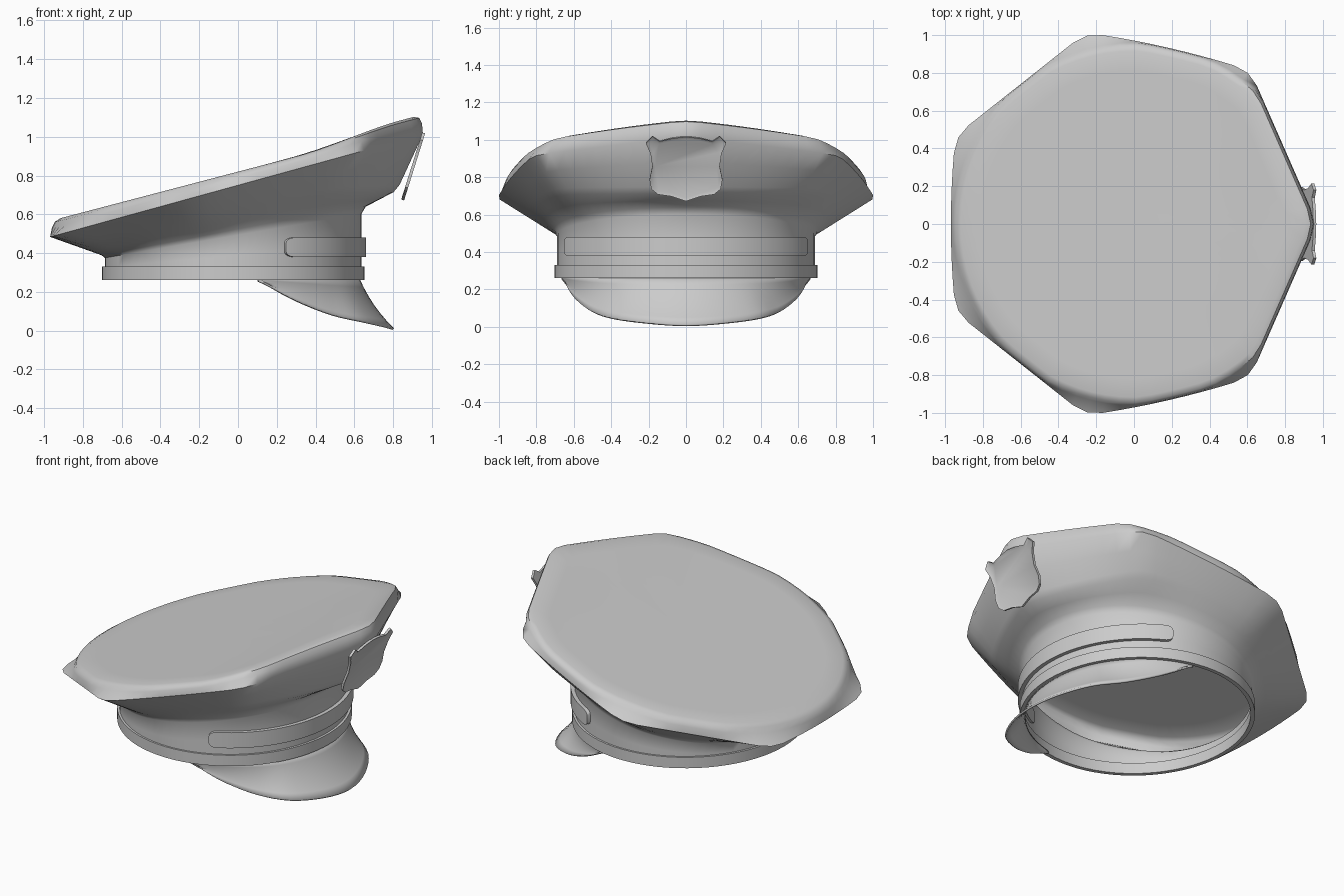
import bpy, bmesh
from math import sin, cos, atan2, hypot, radians, pi
from mathutils import Vector

if "Cube" in bpy.data.objects:
    bpy.data.objects.remove(bpy.data.objects["Cube"])

CX = -0.025  # centre of the head opening


def finish(name, bm, angle=40):
    bmesh.ops.recalc_face_normals(bm, faces=bm.faces)
    mesh = bpy.data.meshes.new(name)
    bm.to_mesh(mesh)
    bm.free()
    ob = bpy.data.objects.new(name, mesh)
    bpy.context.collection.objects.link(ob)
    bpy.ops.object.select_all(action='DESELECT')
    ob.select_set(True)
    bpy.context.view_layer.objects.active = ob
    bpy.ops.object.shade_smooth_by_angle(angle=radians(angle))
    return ob


def loft(rings, closed_u=True, closed_v=False, caps=()):
    bm = bmesh.new()
    rows = [[bm.verts.new(p) for p in ring] for ring in rings]
    n = len(rows[0])
    for i in range(len(rows) if closed_v else len(rows) - 1):
        a, b = rows[i], rows[(i + 1) % len(rows)]
        for j in range(n if closed_u else n - 1):
            k = (j + 1) % n
            bm.faces.new((a[j], a[k], b[k], b[j]))
    for c in caps:
        bm.faces.new(rows[c])
    return bm


def oval(rx, ry, ang, z):
    return Vector((CX + rx * cos(ang), ry * sin(ang), z))


# Seven-sided crown outline with softened corners
half = [(0.972, 0), (0.615, 0.82), (-0.255, 1.022), (-0.945, 0.472)]
corners = [Vector(p) for p in half] + [Vector((x, -y)) for x, y in reversed(half[1:])]
bulges = [0, 0.02, 0.0, 0.025, 0.0, 0.02, 0]
STEPS = 10
raw = []
for i, a in enumerate(corners):
    b = corners[(i + 1) % 7]
    out = Vector((b.y - a.y, a.x - b.x)).normalized()
    for s in range(STEPS):
        t = s / STEPS
        raw.append(a.lerp(b, t) + out * bulges[i] * 4 * t * (1 - t))
n = len(raw)
outline = [(raw[i - 1] + raw[i] * 2 + raw[(i + 1) % n]) / 4 for i in range(n)]
top_y = max(p.y for p in outline)
outline = [Vector((p.x, p.y / top_y)) for p in outline]


def top_z(x):
    t = min(max((x - 0.3) / 0.55, 0), 1)
    return 0.82 + 0.262 * x + 0.045 * t * t * (3 - 2 * t)


# Crown: head wall, flared side panels, rolled edge and sloping top
def crown_wall(k):
    ring = []
    for p in outline:
        ang = atan2(p.y, p.x - CX)
        q = oval(0.662, 0.69, ang, 0)
        z = 0.51 + 0.185 * q.x
        ring.append(Vector((q.x, q.y, 0.27 + (z - 0.27) * k)))
    return ring


def ridge():
    return [Vector((p.x, p.y, 0.75 + 0.275 * p.x)) for p in outline]


def flare(t):
    ring = []
    for a, b in zip(crown_wall(1), ridge()):
        f = max(0, cos(atan2(b.y, b.x))) ** 2
        mr, mz = 0.5 + 0.08 * f, 0.5 - 0.25 * f
        bend = lambda m: t / 0.5 * m if t <= 0.5 else m + (t - 0.5) / 0.5 * (1 - m)
        r, z = bend(mr), bend(mz)
        ring.append(Vector((a.x + (b.x - a.x) * r, a.y + (b.y - a.y) * r,
                            a.z + (b.z - a.z) * z)))
    return ring


def top_ring(scale, blend):
    ring = []
    for p in outline:
        r = hypot(p.x, p.y)
        q = p * (min(0.995 * r, 0.96) / r * scale)
        low = 0.75 + 0.275 * p.x
        ring.append(Vector((q.x, q.y, low + (top_z(q.x) - low) * blend
                            if blend < 1 else top_z(q.x))))
    return ring


crown = loft([crown_wall(0), crown_wall(0.5), crown_wall(0.93), flare(0.06), flare(0.25),
              flare(0.45), flare(0.55), flare(0.78), ridge(), top_ring(1, 0.55),
              top_ring(0.985, 0.87), top_ring(0.955, 1), top_ring(0.85, 1),
              top_ring(0.65, 1), top_ring(0.4, 1), top_ring(0.15, 1)], caps=(-1,))
finish("crown", crown, 50)

# Head band around the opening
angles = [2 * pi * i / 72 for i in range(72)]
band = [(0.0, 0.26), (0.0, 0.33), (-0.025, 0.33), (-0.025, 0.26)]
finish("head_band", loft([[oval(0.677 + d, 0.702 + d, a, z) for a in angles]
                          for d, z in band], closed_v=True))

# Strap with rounded ends across the front
LIMIT = radians(66.5)
sections = []
for i in range(49):
    u = sin(pi / 2 * (i / 24 - 1))
    ang = u * LIMIT
    d = min(1, (1 - abs(u)) * LIMIT * 0.69 / 0.05)
    h = 0.05 * (0.45 + 0.55 * (1 - (1 - d) ** 2) ** 0.5)
    sections.append([oval(0.65 + o, 0.676 + o, ang, 0.43 + s * h)
                     for o, s in ((0, -1), (0.036, -1), (0.036, 1), (0, 1))])
finish("front_strap", loft(sections, caps=(0, -1)))

# Visor sweeping down from the band
edge = [(0.12, 0.66, 0.262), (0.21, 0.625, 0.20), (0.33, 0.58, 0.14), (0.49, 0.50, 0.08),
        (0.65, 0.39, 0.045), (0.76, 0.20, 0.02), (0.80, 0, 0.008)]
pts = [Vector(p) for p in edge] + [Vector((x, -y, z)) for x, y, z in reversed(edge[:-1])]


def spline(t):
    i = min(int(t), len(pts) - 2)
    t -= i
    p1, p2 = pts[i], pts[i + 1]
    p0, p3 = pts[max(i - 1, 0)], pts[min(i + 2, len(pts) - 1)]
    return 0.5 * (2 * p1 + (p2 - p0) * t + (2 * p0 - 5 * p1 + 4 * p2 - p3) * t * t
                  + (3 * p1 - p0 - 3 * p2 + p3) * t ** 3)


rim = [spline(12 * i / 48) for i in range(49)]
root = [oval(0.645, 0.675, radians(78) * (1 - i / 24), 0.27) for i in range(49)]
rows = []
for k in range(7):
    t = k / 6
    rows.append([a.lerp(b, t) - Vector((0.05, 0, 0.04)) * t * (1 - t)
                 for a, b in zip(root, rim)])
visor = finish("visor", loft(rows, closed_u=False), 60)
solid = visor.modifiers.new("thickness", 'SOLIDIFY')
solid.thickness = 0.012
solid.offset = 0

# Shield badge leaning with the crown front, with a raised border
shield = [(0, 1.02), (0.07, 1.012), (0.14, 0.995), (0.18, 1.022), (0.215, 0.985),
          (0.19, 0.93), (0.18, 0.86), (0.195, 0.79), (0.185, 0.74), (0.15, 0.712),
          (0.08, 0.702), (0, 0.676)]
shape = shield + [(-y, z) for y, z in reversed(shield[1:-1])]
bm = bmesh.new()
back = bm.faces.new([bm.verts.new((0.842 + 0.314 * (z - 0.676), y, z)) for y, z in shape])
back.normal_update()
front = bmesh.ops.extrude_face_region(bm, geom=[back], use_keep_orig=True)
face = [g for g in front['geom'] if isinstance(g, bmesh.types.BMFace)][0]
bmesh.ops.translate(bm, verts=face.verts, vec=(0.015, 0, -0.004))
bmesh.ops.recalc_face_normals(bm, faces=bm.faces)
bmesh.ops.inset_region(bm, faces=[face], thickness=0.016)
bmesh.ops.translate(bm, verts=face.verts, vec=(-0.008, 0, 0.002))
finish("shield_badge", bm, 35)
